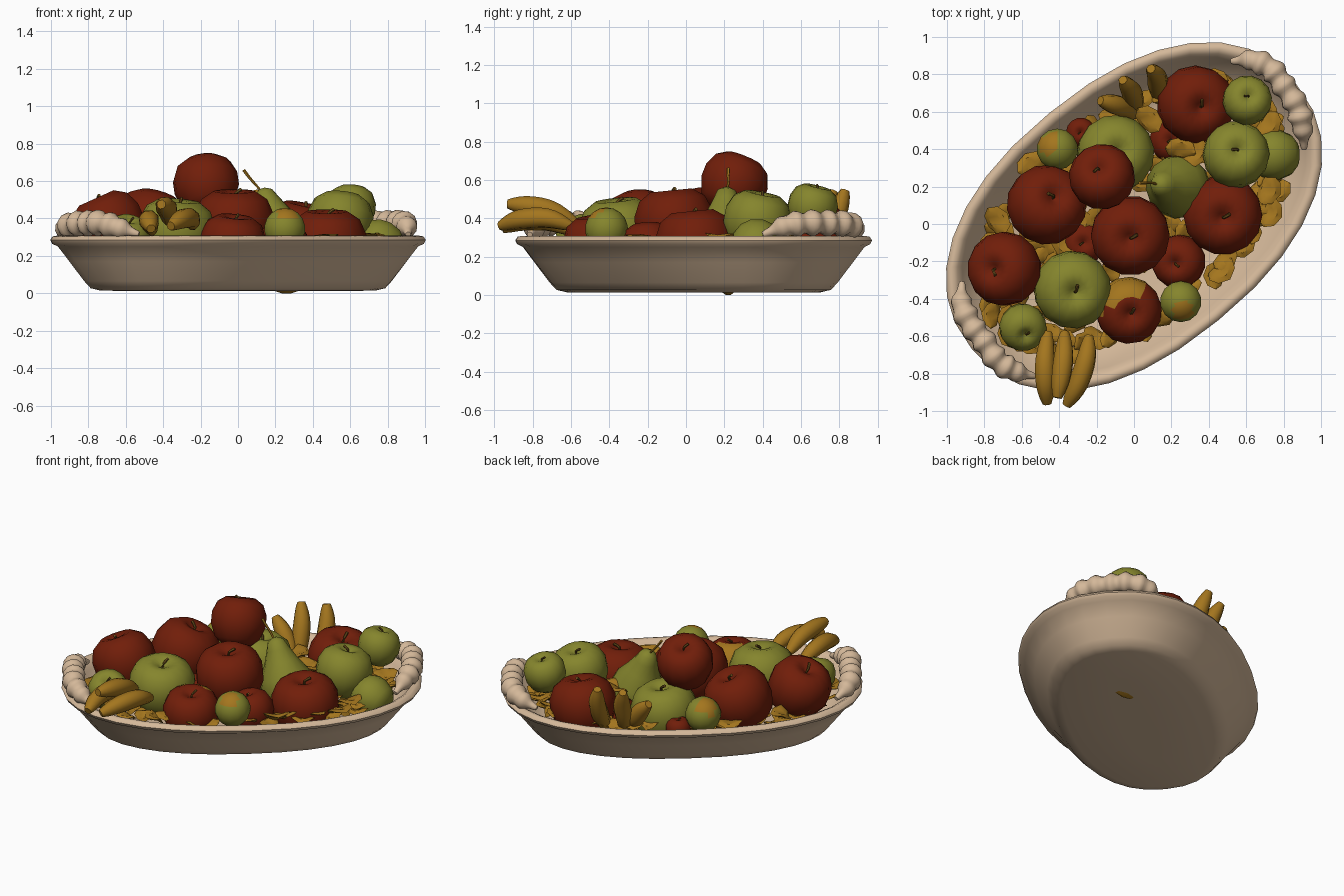
import bpy, bmesh, math, random
from mathutils import Vector, Matrix

if "Cube" in bpy.data.objects:
    bpy.data.objects.remove(bpy.data.objects["Cube"])

random.seed(4)
TURN = math.radians(39.3)
A, B, P, CY = 1.12, 0.715, 2.25, 0.04


def material(name, rgb):
    m = bpy.data.materials.new(name)
    m.diffuse_color = (*rgb, 1)
    m.use_nodes = True
    m.node_tree.nodes["Principled BSDF"].inputs["Base Color"].default_value = m.diffuse_color
    return m


CREAM = material("cream", (0.66, 0.48, 0.32))
RED = material("apple red", (0.165, 0.013, 0.003))
GREEN = material("apple green", (0.235, 0.235, 0.026))
OCHRE = material("ochre", (0.37, 0.18, 0.013))
BROWN = material("stem brown", (0.15, 0.08, 0.012))


def finish(name, bm, mats, rule=None, angle=50):
    bmesh.ops.recalc_face_normals(bm, faces=bm.faces)
    if rule:
        for f in bm.faces:
            f.material_index = rule(f.calc_center_median())
    me = bpy.data.meshes.new(name)
    bm.to_mesh(me)
    bm.free()
    ob = bpy.data.objects.new(name, me)
    bpy.context.collection.objects.link(ob)
    for m in mats:
        me.materials.append(m)
    bpy.ops.object.select_all(action='DESELECT')
    ob.select_set(True)
    bpy.context.view_layer.objects.active = ob
    bpy.ops.object.shade_smooth_by_angle(angle=math.radians(angle))
    return ob


def skin(bm, rings, caps=True):
    """Join closed rings of points with quads."""
    vs = [[bm.verts.new(p) for p in r] for r in rings]
    n = len(vs[0])
    for r, s in zip(vs, vs[1:]):
        for i in range(n):
            bm.faces.new((r[i], r[(i + 1) % n], s[(i + 1) % n], s[i]))
    if caps:
        bm.faces.new(vs[0])
        bm.faces.new(vs[-1])


def oval(d, z, t):
    """Point on the turned oval, inset by d."""
    c, s = math.cos(t), math.sin(t)
    x = (A - d) * math.copysign(abs(c) ** (2 / P), c)
    y = (B - d) * math.copysign(abs(s) ** (2 / P), s)
    return Vector((x * math.cos(TURN) - y * math.sin(TURN),
                   x * math.sin(TURN) + y * math.cos(TURN) + CY, z))


def smooth_path(pts, steps):
    pts = [Vector(p) for p in pts]
    pts = [2 * pts[0] - pts[1]] + pts + [2 * pts[-1] - pts[-2]]
    out = []
    for a, b, c, d in zip(pts, pts[1:], pts[2:], pts[3:]):
        for k in range(steps):
            t = k / steps
            out.append(0.5 * (2 * b + (c - a) * t + (2 * a - 5 * b + 4 * c - d) * t * t
                              + (3 * b - a - 3 * c + d) * t ** 3))
    return out + [pts[-2]]


def tube(bm, pts, radius, sides=8, steps=4):
    path = smooth_path(pts, steps)
    rings, n = [], len(path) - 1
    for i, p in enumerate(path):
        d = (path[min(i + 1, n)] - path[max(i - 1, 0)]).normalized()
        u = d.cross(Vector((0.31, 0.2, 0.93))).normalized()
        v = d.cross(u)
        r = radius(i / n)
        rings.append([p + r * (u * math.cos(k * math.tau / sides) + v * math.sin(k * math.tau / sides))
                      for k in range(sides)])
    skin(bm, rings)


def lathe(bm, profile, mat, sides=14):
    skin(bm, [[mat @ Vector((r * math.cos(k * math.tau / sides), r * math.sin(k * math.tau / sides), z))
               for k in range(sides)] for r, z in profile])


def frame(pos, up, size):
    q = Vector(up).to_track_quat('Z', 'Y').to_matrix().to_4x4()
    return Matrix.Translation(pos) @ q @ Matrix.Scale(size, 4)


# Dish with rolled rim
bm = bmesh.new()
wall = [(0.6, 0.012), (0.27, 0.014), (0.215, 0.027), (0.18, 0.065), (0.10, 0.17), (0.04, 0.25), (0.01, 0.265),
        (0, 0.285), (0.012, 0.304), (0.035, 0.308), (0.06, 0.296), (0.085, 0.25), (0.2, 0.09), (0.28, 0.06), (0.6, 0.055)]
skin(bm, [[oval(d, z, k * math.tau / 32) for k in range(32)] for d, z in wall])
finish("oval_dish", bm, [CREAM])

# Wrapped handles at both ends
handles = {"right_handle": [(0.52, 0.87, 0.315), (0.63, 0.875, 0.35), (0.73, 0.83, 0.37), (0.80, 0.74, 0.375),
                            (0.87, 0.63, 0.375), (0.90, 0.52, 0.36), (0.91, 0.40, 0.315)],
           "left_handle": [(-0.92, -0.31, 0.315), (-0.92, -0.43, 0.35), (-0.87, -0.54, 0.37), (-0.80, -0.63, 0.375),
                           (-0.73, -0.73, 0.375), (-0.64, -0.785, 0.35), (-0.53, -0.815, 0.315)]}


def handle_radius(t):
    taper = min(1, 0.2 + 4.5 * min(t, 1 - t))
    return taper * (0.062 + 0.009 * math.cos(t * math.tau * 8))


for name, pts in handles.items():
    bm = bmesh.new()
    tube(bm, pts, handle_radius, 12, 9)
    finish(name, bm, [CREAM], angle=60)

# Apples: name, position, radius, stem direction, material
APPLE = [(0.02, 0.62), (0.12, 0.70), (0.3, 0.80), (0.52, 0.82), (0.82, 0.62), (0.98, 0.25),
         (0.98, -0.15), (0.8, -0.6), (0.5, -0.85), (0.2, -0.88), (0.02, -0.8)]


def apple(name, pos, r, up, mat, rule=None):
    bm = bmesh.new()
    lathe(bm, APPLE, frame(pos, up, r))
    finish(name, bm, [mat, OCHRE], rule)
    bm = bmesh.new()
    m = frame(pos, up, r)
    tube(bm, [m @ Vector(p) for p in ((0, 0, 0.6), (0.03, 0, 0.76), (0.17, 0.1, 0.86))],
         lambda t: r * (0.03 + 0.015 * t), 6, 2)
    finish(name + "_stem", bm, [BROWN])


reds = [((0.33, 0.64, 0.305), 0.21, (0.2, -0.1, 1)), ((-0.47, 0.10, 0.355), 0.215, (0.3, 0.3, 1)),
        ((-0.17, 0.25, 0.58), 0.178, (-0.15, 0.4, 1)), ((-0.69, -0.24, 0.36), 0.2, (-0.45, 0, 1)),
        ((-0.02, -0.06, 0.37), 0.215, (0, -0.1, 1)), ((0.475, 0.05, 0.262), 0.215, (0, -0.1, 1)),
        ((0.24, -0.20, 0.25), 0.145, (-0.2, -0.1, 1)), ((-0.285, 0.49, 0.25), 0.08, (0, 0, 1)),
        ((0.2, 0.45, 0.2), 0.12, (0, 0, 1)), ((-0.27, -0.1, 0.2), 0.12, (0, 0, 1))]
greens = [((-0.33, -0.35, 0.325), 0.21, (0.1, -0.1, 1)), ((-0.10, 0.375, 0.28), 0.21, (0.1, 0.1, 1)),
          ((0.545, 0.37, 0.385), 0.18, (0.1, 0.2, 1)), ((0.605, 0.66, 0.46), 0.133, (0.1, 0.25, 1)),
          ((0.755, 0.37, 0.26), 0.137, (-1, 0, 0.3)), ((-0.595, -0.55, 0.30), 0.128, (0.2, -0.5, 1))]
for i, (p, r, up) in enumerate(reds):
    apple(f"red_apple_{i + 1}", p, r, up, RED)
for i, (p, r, up) in enumerate(greens):
    apple(f"green_apple_{i + 1}", p, r, up, GREEN)
apple("blushed_apple", (-0.03, -0.46, 0.265), 0.18, (0.1, -0.15, 1), RED,
      lambda c: int(c.y - 0.5 * c.x > -0.385 and c.z > 0.2))

# Small round fruit with an ochre blush on the upper side
for i, (p, side) in enumerate([((0.25, -0.415, 0.345), (0.1, -0.5, 0.8)), ((-0.41, 0.40, 0.345), (-0.5, 0.3, 0.8))]):
    bm = bmesh.new()
    bmesh.ops.create_uvsphere(bm, u_segments=14, v_segments=9, radius=0.112, matrix=Matrix.Translation(p))
    s = Vector(side).normalized()
    finish(f"small_fruit_{i + 1}", bm, [GREEN, OCHRE],
           lambda c, p=Vector(p), s=s: int((c - p).normalized().dot(s) > 0.83))

# Pear and its stem
bm = bmesh.new()
lathe(bm, [(0.02, -0.155), (0.09, -0.14), (0.155, -0.07), (0.172, 0.01), (0.155, 0.09), (0.105, 0.18),
           (0.07, 0.26), (0.05, 0.31), (0.015, 0.33)], frame((0.24, 0.20, 0.25), (-0.36, 0.04, 1), 1))
finish("pear", bm, [GREEN])
bm = bmesh.new()
tube(bm, [(0.13, 0.21, 0.54), (0.095, 0.22, 0.58), (0.06, 0.22, 0.62), (0.03, 0.22, 0.66)],
     lambda t: 0.006 + 0.003 * t, 6, 3)
finish("pear_stem", bm, [OCHRE])

# Bananas: front bunch lies over the rim, back bunch stands up
bananas = [[(-0.46, -0.58, 0.33), (-0.475, -0.72, 0.385), (-0.475, -0.85, 0.385), (-0.465, -0.96, 0.345)],
           [(-0.37, -0.58, 0.38), (-0.375, -0.70, 0.44), (-0.39, -0.82, 0.465), (-0.41, -0.93, 0.475)],
           [(-0.24, -0.60, 0.36), (-0.255, -0.72, 0.40), (-0.30, -0.86, 0.395), (-0.36, -0.97, 0.36)],
           [(0.13, 0.66, 0.20), (0.13, 0.73, 0.31), (0.12, 0.79, 0.43), (0.09, 0.83, 0.545)],
           [(0.02, 0.62, 0.20), (0.0, 0.67, 0.31), (-0.02, 0.72, 0.43), (-0.06, 0.77, 0.54)],
           [(0.0, 0.58, 0.22), (-0.05, 0.62, 0.30), (-0.11, 0.64, 0.38), (-0.18, 0.66, 0.45)]]
for i, pts in enumerate(bananas):
    bm = bmesh.new()
    tube(bm, pts, lambda t: 0.012 + 0.044 * math.sin(math.pi * (0.04 + 0.92 * t)) ** 0.6, 8, 4)
    finish(f"banana_{i + 1}", bm, [OCHRE])

# Curled dried chips filling the gaps
bm = bmesh.new()


def chip(pos, r):
    m = frame(pos, (random.uniform(-.5, .5), random.uniform(-.5, .5), 1), r)
    rings = []
    for s, z in ((0.3, 0.1), (0.65, 0.16), (1, 0.02), (0.75, -0.08), (0.3, -0.05)):
        rings.append([m @ Vector((s * math.cos(k * math.tau / 8), 0.75 * s * math.sin(k * math.tau / 8),
                                  z + 0.25 * s * s * math.cos(k * math.tau / 4))) for k in range(8)])
    skin(bm, rings)


for k in range(56):
    chip(oval(random.uniform(0.19, 0.26), random.uniform(0.23, 0.285), k * math.tau / 56), random.uniform(0.06, 0.085))
for k in range(80):
    chip(oval(random.uniform(0.27, 0.6), random.uniform(0.18, 0.28), k * math.tau / 80), random.uniform(0.06, 0.09))
for p in [(0.25, 0.40, 0.34), (0.33, 0.38, 0.34), (0.08, 0.56, 0.31), (0.72, 0.18, 0.30), (0.73, 0.06, 0.28),
          (0.47, -0.25, 0.29), (0.72, 0.53, 0.29), (-0.55, 0.32, 0.29), (-0.73, 0.02, 0.29)]:
    chip(p, 0.085)
finish("dried_chips", bm, [OCHRE], angle=35)

# Chip tip poking out below the dish
bm = bmesh.new()
bmesh.ops.create_cone(bm, cap_ends=True, segments=6, radius1=0.03, radius2=0.1, depth=0.02,
                      matrix=Matrix.Translation((0.26, 0.22, 0.01)) @ Matrix.Diagonal((1, 0.4, 1, 1)))
finish("chip_tip_below", bm, [OCHRE])
